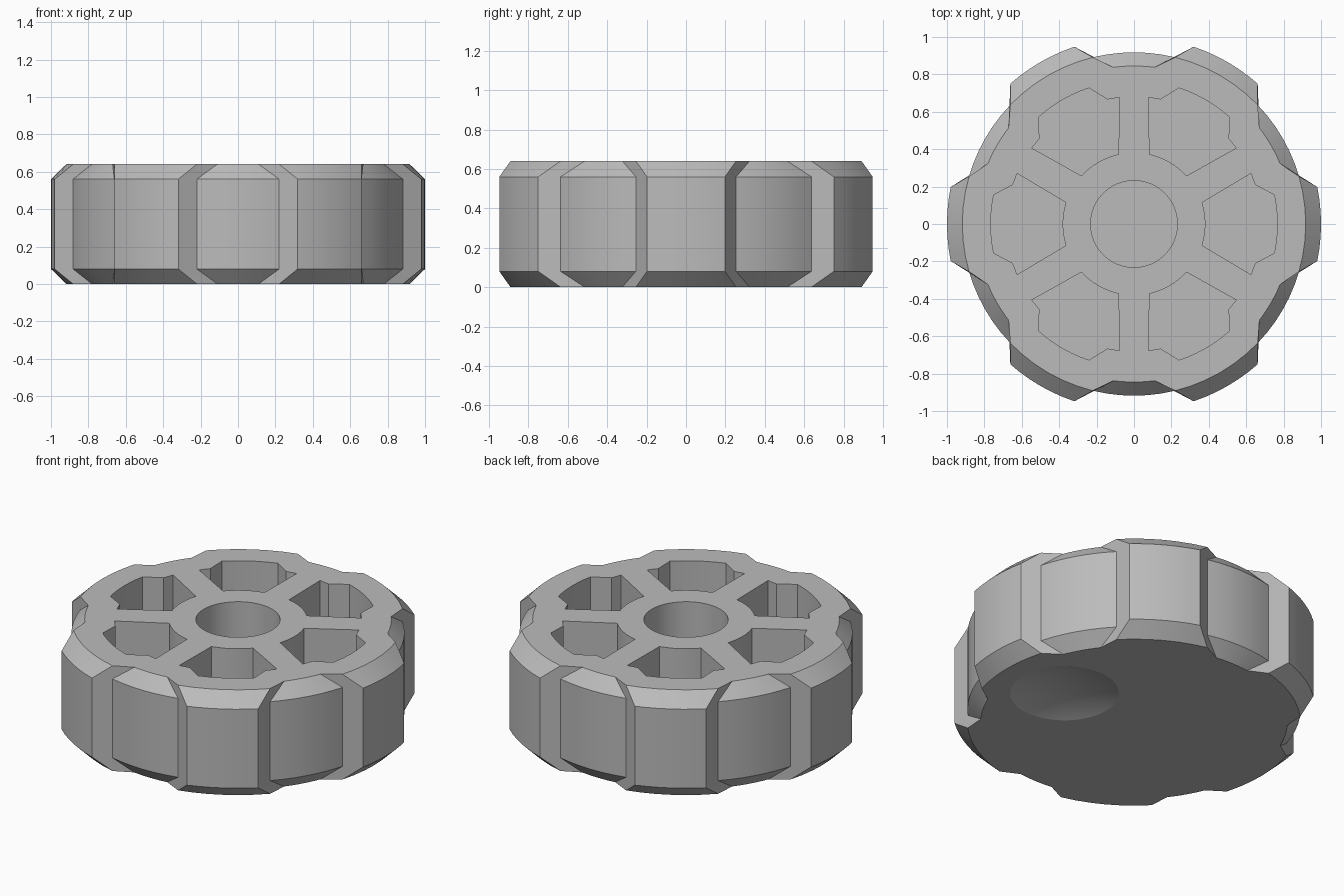
import bpy, bmesh, math
from math import sin, cos, radians, sqrt

default = bpy.data.objects.get("Cube")
if default:
    bpy.data.objects.remove(default, do_unlink=True)

HEIGHT, CHAMFER, FLOOR = 0.64, 0.08, 0.15
COUNT = 6


def polar(r, deg):
    return r * cos(radians(deg)), r * sin(radians(deg))


def arc(r, start, end, steps):
    return [polar(r, start + (end - start) * i / steps) for i in range(steps + 1)]


def turn(points, deg):
    c, s = cos(radians(deg)), sin(radians(deg))
    return [(x * c - y * s, x * s + y * c) for x, y in points]


def loft(bm, rings):
    """Closed solid through a list of (outline, height) rings."""
    loops = [[bm.verts.new((x, y, z)) for x, y in pts] for pts, z in rings]
    n = len(loops[0])
    for low, high in zip(loops, loops[1:]):
        for i in range(n):
            j = (i + 1) % n
            bm.faces.new((low[i], low[j], high[j], high[i]))
    bm.faces.new(loops[0][::-1])
    bm.faces.new(loops[-1])


def make_object(name, bm):
    bmesh.ops.recalc_face_normals(bm, faces=bm.faces)
    mesh = bpy.data.meshes.new(name)
    bm.to_mesh(mesh)
    bm.free()
    obj = bpy.data.objects.new(name, mesh)
    bpy.context.collection.objects.link(obj)
    return obj


def lobed_outline(lobe_r, lobe_half, valley_r, valley_half):
    pts = []
    for k in range(COUNT):
        mid = k * 360 / COUNT
        pts += arc(lobe_r, mid - lobe_half, mid + lobe_half, 6)
        pts += arc(valley_r, mid + 30 - valley_half, mid + 30 + valley_half, 6)
    return pts


# Body: six-lobed disc with chamfered rims and straight flanks
wide = lobed_outline(1.0, 11.4, 0.918, 13.9)
narrow = lobed_outline(0.918, 16.1, 0.845, 7.5)
bm = bmesh.new()
loft(bm, [(narrow, 0), (wide, CHAMFER), (wide, HEIGHT - CHAMFER), (narrow, HEIGHT)])
body = make_object("knob_body", bm)

# Cutter: pockets between the spokes
bm = bmesh.new()
side = [(0.75, 0.155), (0.648, 0.21), (0.625, 0.27)]
pocket = arc(0.766, -11.7, 11.7, 6)[1:-1] + side
pocket += arc(0.382, 17.5, -17.5, 6)
pocket += [(x, -y) for x, y in reversed(side)]
for k in range(COUNT):
    outline = turn(pocket, k * 360 / COUNT)
    loft(bm, [(outline, FLOOR), (outline, HEIGHT + 0.1)])

# Cutter: central bore
bore = arc(0.232, 0, 360, 48)[:-1]
loft(bm, [(bore, FLOOR), (bore, HEIGHT + 0.1)])

# Cutter: shallow round finger dimple underneath
RADIUS, DEPTH = 0.3, 0.05
ball = (RADIUS ** 2 + DEPTH ** 2) / (2 * DEPTH)
rings = []
for i in range(11, 0, -1):
    r = RADIUS * i / 9.5
    circle = [(x + 0.5, y) for x, y in arc(r, 0, 360, 48)[:-1]]
    rings.append((circle, DEPTH - ball + sqrt(ball ** 2 - r ** 2)))
loft(bm, rings)
cutter = make_object("recess_cutter", bm)
cutter.hide_render = True

# Cut the recesses
bpy.ops.object.select_all(action="DESELECT")
body.select_set(True)
bpy.context.view_layer.objects.active = body
cut = body.modifiers.new("recesses", "BOOLEAN")
cut.operation = "DIFFERENCE"
cut.solver = "EXACT"
cut.object = cutter
bpy.ops.object.modifier_apply(modifier=cut.name)
bpy.data.objects.remove(cutter, do_unlink=True)

# Single grey finish
grey = bpy.data.materials.new("plain_grey")
grey.use_nodes = True
color = (0.5, 0.5, 0.5, 1)
grey.diffuse_color = color
grey.node_tree.nodes["Principled BSDF"].inputs["Base Color"].default_value = color
body.data.materials.clear()
body.data.materials.append(grey)
bpy.ops.object.shade_smooth_by_angle(angle=radians(12))
